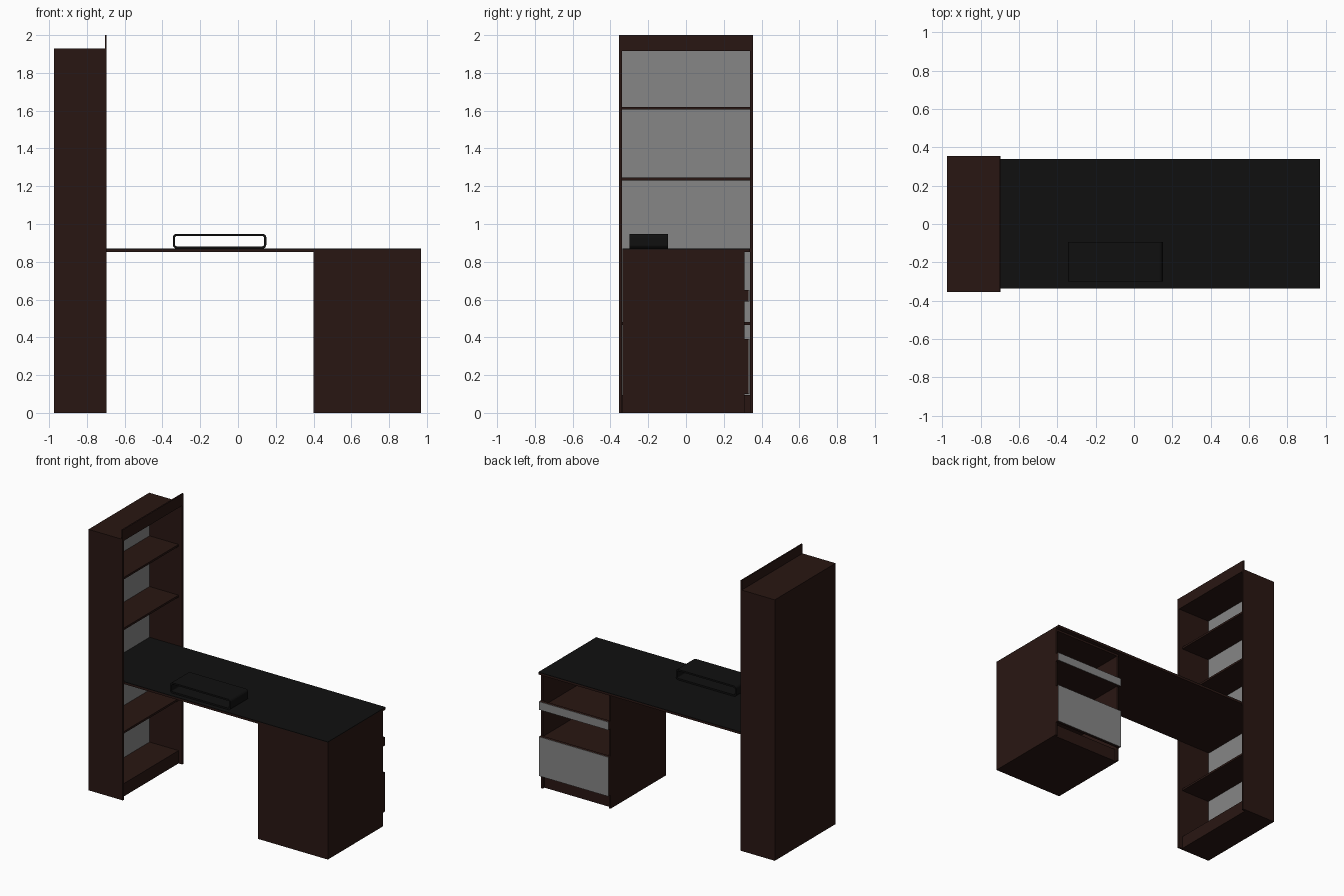
import bpy, bmesh

if "Cube" in bpy.data.objects:
    bpy.data.objects.remove(bpy.data.objects["Cube"])


def material(name, rgb):
    m = bpy.data.materials.new(name)
    m.diffuse_color = (*rgb, 1)
    m.use_nodes = True
    m.node_tree.nodes["Principled BSDF"].inputs["Base Color"].default_value = m.diffuse_color
    return m


BROWN = material("dark_wood", (0.022, 0.008, 0.006))
BLACK = material("black_finish", (0.005, 0.005, 0.005))
GREY = material("grey_panel", (0.24, 0.24, 0.24))


def box(name, x, y, z, mat=BROWN):
    """Box from (min, max) pairs on each axis."""
    bm = bmesh.new()
    bmesh.ops.create_cube(bm, size=1)
    for v in bm.verts:
        v.co = [r[0] if c < 0 else r[1] for c, r in zip(v.co, (x, y, z))]
    me = bpy.data.meshes.new(name)
    bm.to_mesh(me)
    bm.free()
    ob = bpy.data.objects.new(name, me)
    bpy.context.collection.objects.link(ob)
    me.materials.append(mat)
    return ob


T = 0.015                      # board thickness
L, R = -0.975, -0.695          # bookcase back and opening
IN = 0.34                      # half inner width

# Bookcase: sides, back with grey inner face, top, fascia and plinth
for side, y in (("front", (-0.355, -IN)), ("rear", (IN, 0.355))):
    box(f"bookcase_{side}_side", (L, R), y, (0, 1.93))
box("bookcase_back", (L, L + 0.010), (-IN, IN), (0, 1.93))
box("bookcase_back_lining", (L + 0.010, L + 0.013), (-IN, IN), (0.095, 1.915), GREY)
box("bookcase_top", (L + 0.010, R), (-IN, IN), (1.915, 1.93))
box("bookcase_fascia", (R - 0.010, R), (-0.355, 0.355), (1.93, 2.0))
box("bookcase_plinth", (L + 0.010, R - 0.03), (-IN, IN), (0, 0.08))

# Bookcase shelves (the desktop itself forms the middle one)
for i, z in enumerate((0.08, 0.465, 1.23, 1.605)):
    box(f"bookcase_shelf_{i + 1}", (L + 0.010, R - 0.03), (-IN, IN), (z, z + T))

# Desktop with black upper surface, running into the bookcase
box("desktop", (L + 0.013, 0.97), (-0.335, IN), (0.852, 0.866))
box("desktop_surface", (L + 0.013, 0.97), (-0.335, IN), (0.866, 0.870), BLACK)

# Pedestal carcass, open to the rear
PL, PR, PF, PB = 0.40, 0.97, -0.335, 0.31
for side, x in (("left", (PL, PL + T)), ("right", (PR - T, PR))):
    box(f"pedestal_{side}_side", x, (PF, PB), (0, 0.852))
inner = (PL + T, PR - T)
box("pedestal_front_panel", inner, (PF, PF + T), (0, 0.852))
box("pedestal_top", inner, (PF + T, PB), (0.837, 0.852))
box("pedestal_plinth", inner, (PF + T, PB - 0.02), (0, 0.095))
for i, z in enumerate((0.37, 0.595)):
    box(f"pedestal_shelf_{i + 1}", inner, (PF + T, PB), (z, z + T))

# Drawer fronts with grey faces
for name, z in (("upper", (0.59, 0.65)), ("lower", (0.10, 0.39))):
    box(f"{name}_drawer_front", (PL, PR), (PB, 0.332), z)
    box(f"{name}_drawer_face", (PL, PR), (0.332, 0.335), z, GREY)


# Desk riser: rounded rectangular tube open front to back
def riser(name, x, y, z, thick, mat):
    ring_o = box(name, x, y, z, mat)
    bm = bmesh.new()
    bm.from_mesh(ring_o.data)
    edges = [e for e in bm.edges
             if abs(e.verts[0].co.y - e.verts[1].co.y) > 0.1]
    bmesh.ops.bevel(bm, geom=edges, offset=0.02, segments=4, profile=0.5, affect='EDGES')
    bm.normal_update()
    ends = [f for f in bm.faces if abs(f.normal.y) > 0.9]
    bmesh.ops.delete(bm, geom=ends, context='FACES_ONLY')
    bm.to_mesh(ring_o.data)
    bm.free()
    wall = ring_o.modifiers.new("wall", 'SOLIDIFY')
    wall.thickness = thick
    wall.offset = -1
    wall.use_even_offset = True
    return ring_o


riser("desk_riser", (-0.345, 0.15), (-0.30, -0.095), (0.870, 0.948), 0.012, BLACK)
